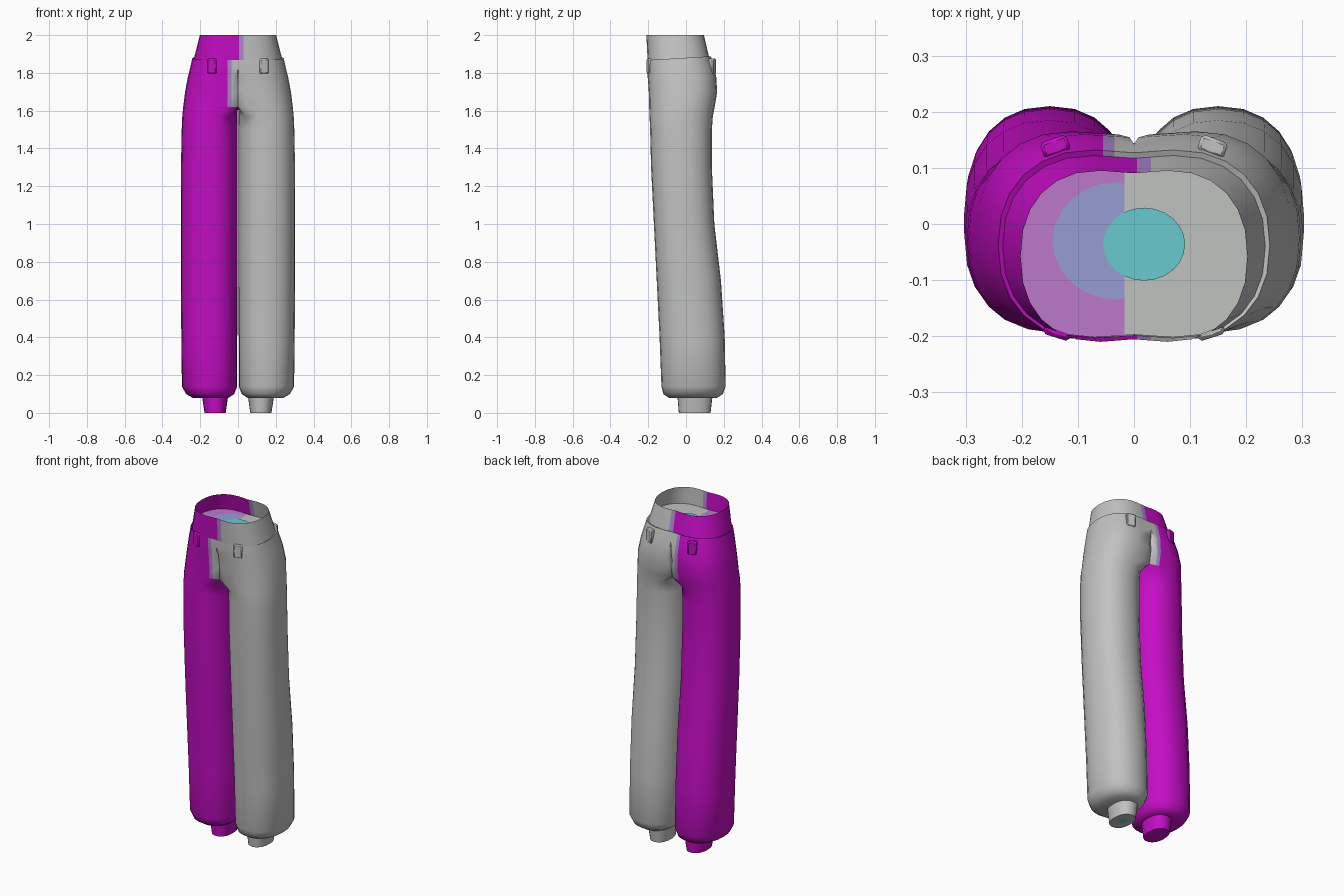
import bpy, bmesh, math
from mathutils import Matrix, Vector

cube = bpy.data.objects.get("Cube")
if cube:
    bpy.data.objects.remove(cube, do_unlink=True)


def material(name, r, g, b):
    mat = bpy.data.materials.new(name)
    mat.use_nodes = True
    mat.diffuse_color = (r, g, b, 1)
    mat.node_tree.nodes["Principled BSDF"].inputs["Base Color"].default_value = (r, g, b, 1)
    return mat


MAGENTA = material("magenta", 0.56, 0.004, 0.56)
LILAC = material("lilac", 0.42, 0.25, 0.62)
GREY = material("light grey", 0.53, 0.54, 0.53)
TEAL = material("teal", 0.14, 0.6, 0.62)
MAUVE = material("mauve", 0.5, 0.19, 0.6)
BLUE = material("dusty blue", 0.31, 0.34, 0.65)
SIDES = 24


def ring(bm, z, cx, x_in, x_out, y_front, y_back, tilt=0):
    """Rounded half section; points past the centre plane are flattened onto it."""
    verts = []
    for i in range(SIDES):
        a = math.tau * i / SIDES
        c, s = (math.copysign(abs(v) ** 0.88, v) for v in (math.cos(a), math.sin(a)))
        x = cx + c * (x_out - cx if c > 0 else cx - x_in)
        y = (y_front + y_back) / 2 + s * (y_back - y_front) / 2
        verts.append(bm.verts.new((max(x, 0), y, z + tilt * y)))
    return verts


def loft(bm, rings):
    for low, high in zip(rings, rings[1:]):
        for i in range(SIDES):
            j = (i + 1) % SIDES
            quad = (low[i], low[j], high[j], high[i])
            if any(v.co.x > 0 for v in quad):
                bm.faces.new(quad)


def mirror(bm):
    copy = bmesh.ops.duplicate(bm, geom=bm.verts[:] + bm.edges[:] + bm.faces[:])["geom"]
    for v in copy:
        if isinstance(v, bmesh.types.BMVert):
            v.co.x = -v.co.x
    bmesh.ops.remove_doubles(bm, verts=bm.verts[:], dist=0.0005)


def slice_x(bm, cuts, z_min=0):
    for x in cuts:
        faces = [f for f in bm.faces if f.calc_center_median().z > z_min]
        geom = set(faces)
        for f in faces:
            geom.update(f.verts, f.edges)
        bmesh.ops.bisect_plane(bm, geom=list(geom), plane_co=(x, 0, 0), plane_no=(1, 0, 0))


def finish(bm, name, mats, rule=lambda p: 0, smooth=True):
    bmesh.ops.recalc_face_normals(bm, faces=bm.faces[:])
    for f in bm.faces:
        f.material_index = rule(f.calc_center_median())
    mesh = bpy.data.meshes.new(name)
    bm.to_mesh(mesh)
    bm.free()
    obj = bpy.data.objects.new(name, mesh)
    bpy.context.collection.objects.link(obj)
    for m in mats:
        mesh.materials.append(m)
    if smooth:
        bpy.ops.object.select_all(action="DESELECT")
        obj.select_set(True)
        bpy.context.view_layer.objects.active = obj
        bpy.ops.object.shade_smooth_by_angle(angle=math.radians(42))
    return obj


# Trouser legs and hips: z, centre x, inner x, outer x, front y, back y
LEG = [
    (0.08, 0.14, 0.05, 0.24, -0.09, 0.165),
    (0.1, 0.145, 0.02, 0.275, -0.12, 0.195),
    (0.14, 0.15, 0.004, 0.297, -0.13, 0.21),
    (0.4, 0.15, 0.004, 0.3, -0.14, 0.205),
    (0.7, 0.15, 0.003, 0.303, -0.155, 0.185),
    (1, 0.15, 0.003, 0.303, -0.17, 0.15),
    (1.3, 0.15, 0.003, 0.302, -0.185, 0.137),
    (1.5, 0.15, 0.003, 0.298, -0.19, 0.137),
    (1.57, 0.14, 0.004, 0.295, -0.193, 0.142),
    (1.62, 0.12, -0.12, 0.29, -0.195, 0.152),
    (1.7, 0.11, -0.16, 0.28, -0.197, 0.165),
    (1.78, 0.09, -0.18, 0.265, -0.203, 0.16),
    (1.83, 0.08, -0.2, 0.253, -0.207, 0.147, 0.04),
    (1.88, 0.07, -0.2, 0.242, -0.207, 0.132, 0.06),
]
WAIST = (1.876, 0.07, -0.2, 0.234, -0.203, 0.122, 0.06)
STUB = [(0, 0.12, 0.065, 0.177, -0.038, 0.13), (0.085, 0.12, 0.053, 0.19, -0.045, 0.14)]

bm = bmesh.new()
rings = [ring(bm, *row) for row in LEG + [WAIST]]
bm.faces.new(rings[0])
loft(bm, rings)
mirror(bm)
slice_x(bm, (-0.055, -0.035), 1.61)


def trouser_colour(p):
    if p.z < 1.61:
        return 0 if p.x < 0 else 2
    return 0 if p.x < -0.055 else 1 if p.x < -0.035 else 2


finish(bm, "trousers", [MAGENTA, LILAC, GREY], trouser_colour)

# Ankle stubs
bm = bmesh.new()
rings = [ring(bm, *row) for row in STUB]
bm.faces.new(rings[0])
loft(bm, rings)
mirror(bm)
finish(bm, "ankle_stubs", [MAGENTA, GREY], lambda p: int(p.x > 0))

# Open waistband
bm = bmesh.new()
loft(bm, [ring(bm, *WAIST), ring(bm, 2, 0.06, -0.2, 0.202, -0.21, 0.095)])
mirror(bm)
slice_x(bm, (0.005, 0.03))
finish(bm, "waistband", [MAGENTA, LILAC, GREY],
       lambda p: 0 if p.x < 0.005 else 1 if p.x < 0.03 else 2)

# Floor inside the waistband
bm = bmesh.new()
bm.faces.new(ring(bm, 1.9, 0.07, -0.2, 0.226, -0.202, 0.114))
mirror(bm)
slice_x(bm, (-0.017,))
finish(bm, "waist_floor", [MAUVE, GREY], lambda p: int(p.x > -0.017), False)


# Painted patches as thin plates
def patch(name, mat, x, y, z, rx, ry, x_max=1):
    bm = bmesh.new()
    place = Matrix.Translation((x, y, z)) @ Matrix.Diagonal((rx, ry, 1, 1))
    bmesh.ops.create_circle(bm, cap_ends=True, segments=SIDES, radius=1, matrix=place)
    for v in bm.verts:
        v.co.x = min(v.co.x, x_max)
    return finish(bm, name, [mat], smooth=False)


patch("floor_blue_patch", BLUE, -0.03, -0.03, 1.902, 0.115, 0.105, -0.017)
patch("floor_teal_patch", TEAL, 0.018, -0.036, 1.904, 0.073, 0.065)
patch("sole_patch", TEAL, 0.12, 0.05, -0.001, 0.02, 0.025)

# Belt loops
for side, mat in ((-1, MAGENTA), (1, GREY)):
    for place, x, y, turn in (("front", 0.135, -0.188, 0.3), ("back", 0.14, 0.138, -0.35)):
        bm = bmesh.new()
        spin = Matrix.Rotation(turn * side, 4, "Z")
        bmesh.ops.create_cube(bm, size=1, matrix=Matrix.Translation((x * side, y, 1.835))
                              @ spin @ Matrix.Diagonal((0.05, 0.03, 0.08, 1)))
        bmesh.ops.bevel(bm, geom=bm.edges[:], offset=0.006, segments=1, affect="EDGES")
        finish(bm, place + ("_right" if side < 0 else "_left") + "_belt_loop", [mat])
